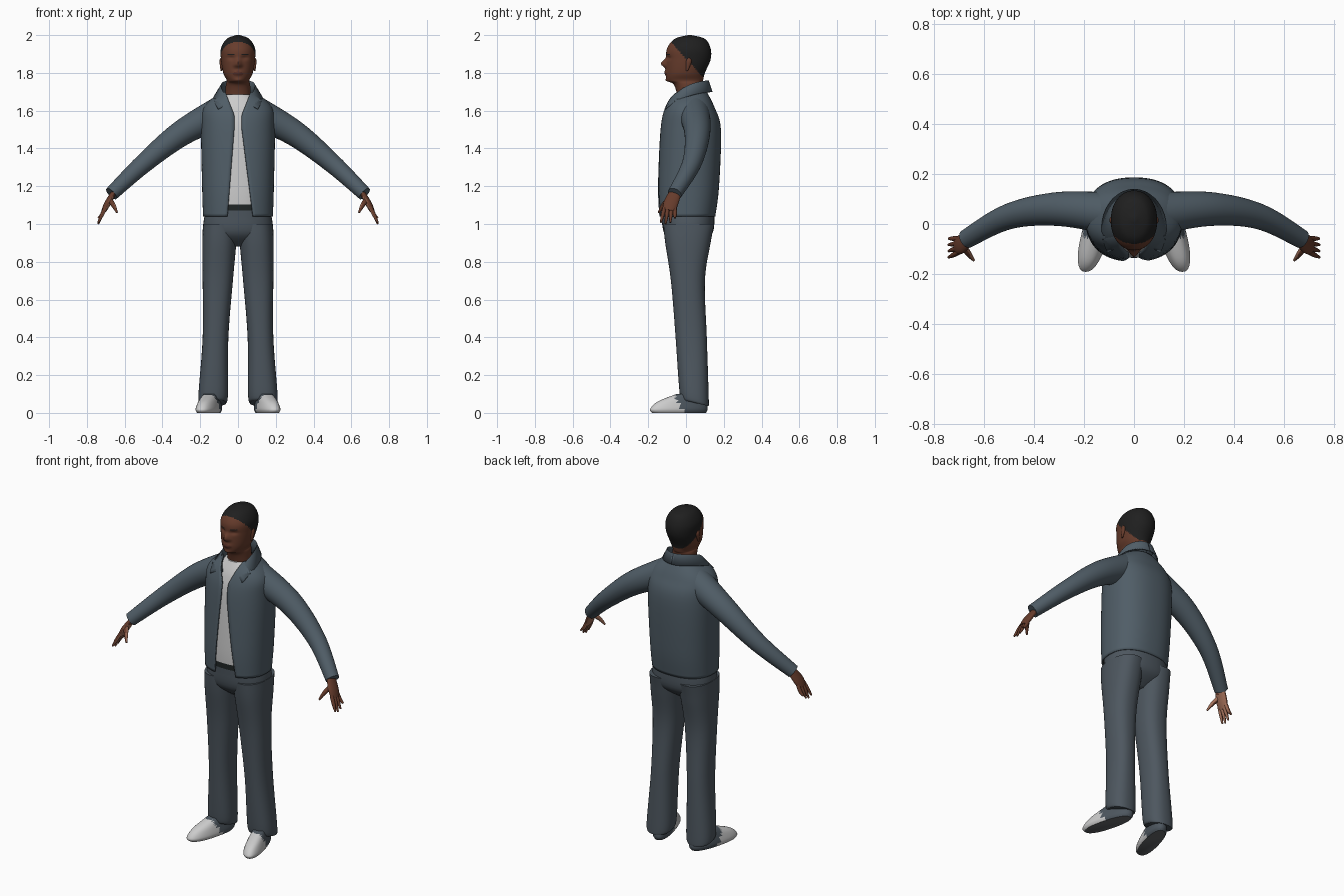
import bpy
import math
from mathutils import Vector

old = bpy.data.objects.get("Cube")
if old:
    bpy.data.objects.remove(old)


def material(name, red, green, blue):
    mat = bpy.data.materials.new(name)
    mat.use_nodes = True
    colour = (red, green, blue, 1)
    mat.diffuse_color = colour
    mat.node_tree.nodes["Principled BSDF"].inputs["Base Color"].default_value = colour
    return mat


SLATE = material("slate jacket", .08, .11, .135)
TROUSER = material("slate trousers", .075, .095, .115)
LINING = material("dark lining", .015, .02, .02)
WHITE = material("white cloth", .6, .6, .6)
SKIN = material("brown skin", .135, .045, .025)
PALM = material("light palm", .36, .16, .1)
LIPS = material("dark lips", .1, .03, .02)
HAIR = material("black hair", .014, .014, .014)
SOLE = material("grey sole", .13, .14, .15)


def smooth_rows(rows, steps):
    """Catmull-Rom interpolation of a list of number tuples."""
    result, last = [], len(rows) - 1
    for i in range(last):
        before, start, end, after = (rows[min(max(k, 0), last)] for k in range(i - 1, i + 3))
        for step in range(steps):
            t = step / steps
            point = []
            for a, b, c, d in zip(before, start, end, after):
                slope_in, slope_out = (c - a) / 2, (d - b) / 2
                ease = t * t * (3 - 2 * t)
                point.append(b + (c - b) * ease + slope_in * t * (1 - t) ** 2
                             - slope_out * t * t * (1 - t))
            result.append(tuple(point))
    return result + [rows[last]]


def skin_grid(name, grid, mats, closed=True, mirror=False, rule=None):
    """Join rows of points into a smooth surface, coloured by an optional rule."""
    n, height = len(grid[0]), len(grid)
    faces = []
    for i in range(height - 1):
        low, high = i * n, (i + 1) * n
        for j in range(n if closed else n - 1):
            k = (j + 1) % n
            faces.append((low + j, low + k, high + k, high + j))
    if closed:
        faces.append(tuple(reversed(range(n))))
        faces.append(tuple(range((height - 1) * n, height * n)))
    mesh = bpy.data.meshes.new(name)
    mesh.from_pydata([tuple(p) for row in grid for p in row], [], faces)
    for mat in mats:
        mesh.materials.append(mat)
    if rule:
        for face in mesh.polygons:
            face.material_index = rule(face.center, face.normal)
    mesh.shade_smooth()
    mesh.set_sharp_from_angle(angle=math.radians(55))
    ob = bpy.data.objects.new(name, mesh)
    bpy.context.scene.collection.objects.link(ob)
    if mirror:
        ob.modifiers.new("Mirror", 'MIRROR').use_mirror_merge = False
    return ob


def signed_power(value, exponent):
    return math.copysign(abs(value) ** exponent, value)


def loft(name, rows, mats, n=40, steps=6, power=.85, warp=None, gap=None, **options):
    """Stack rounded rings given as z, half width, front y, back y; gap leaves the front open."""
    grid = []
    for z, half, front, back in smooth_rows(rows, steps):
        start, end = -math.pi / 2, math.pi * 1.5
        if gap:
            left, right = gap(z)
            start = -math.acos((left / half) ** (1 / power))
            end = math.pi + math.acos((right / half) ** (1 / power))
        ring = []
        for j in range(n):
            angle = start + (end - start) * j / (n - 1 if gap else n)
            p = Vector((half * signed_power(math.cos(angle), power),
                        (front + back + (back - front) * signed_power(math.sin(angle), power)) / 2, z))
            ring.append(warp(p) if warp else p)
        grid.append(ring)
    return skin_grid(name, grid, mats, closed=not gap, **options)


def tube(name, points, mats, n=20, steps=5, wide=1, **options):
    """Sweep mirrored limbs through x, y, z, radius; wide stretches the section toward y."""
    rows = smooth_rows(points, steps)
    centres = [Vector(row[:3]) for row in rows]
    grid = []
    for i, centre in enumerate(centres):
        along = (centres[min(i + 1, len(rows) - 1)] - centres[max(i - 1, 0)]).normalized()
        thin_axis = Vector((0, 1, 0)).cross(along).normalized()
        wide_axis = along.cross(thin_axis) * wide
        turns = [k * math.tau / n for k in range(n)]
        grid.append([centre + rows[i][3] * (thin_axis * math.cos(a) + wide_axis * math.sin(a))
                     for a in turns])
    return skin_grid(name, grid, mats, mirror=True, **options)


# Head and neck: nose, nostrils, eye sockets, lips and chin pushed out of the front
RELIEF = [  # x, z, spread x, spread z, push
    (0, 1.85, .014, .02, .028), (.015, 1.84, .01, .01, .008), (.035, 1.88, .02, .01, -.01),
    (0, 1.8, .025, .014, .01), (0, 1.76, .02, .01, .007)]


def face_relief(p):
    if p.y < -.02:
        fade = min(1, (-.02 - p.y) / .03)
        for x, z, spread_x, spread_z, push in RELIEF:
            distance = ((abs(p.x) - x) / spread_x) ** 2 + ((p.z - z) / spread_z) ** 2
            p.y -= fade * push * math.exp(-distance)
    return p


def head_colour(centre, normal):
    hair = centre.z > 1.78 and centre.y > .04 - .9 * (centre.z - 1.83)
    brow = abs(abs(centre.x) - .036) < .02 and abs(centre.z - 1.9) < .004
    mouth = math.hypot(centre.x / 2, centre.z - 1.797) < .013
    if hair or (brow and centre.y < -.05):
        return 1
    return 2 if mouth and centre.y < -.05 else 0


loft("head", [(1.6, .07, -.03, .08), (1.73, .065, -.06, .08), (1.76, .06, -.1, .09),
              (1.8, .078, -.105, .1), (1.87, .09, -.105, .13), (1.93, .09, -.1, .13),
              (1.98, .06, -.06, .1), (2, .01, .01, .03)],
     [SKIN, HAIR, LIPS], n=72, steps=10, power=.95, warp=face_relief, rule=head_colour)
loft("ears", [(1.81, .004, 0, .01), (1.86, .01, 0, .03), (1.88, .004, .01, .02)], [SKIN],
     n=16, power=1, mirror=True, warp=lambda p: p + Vector((.088, 0, 0)))

# Torso shape shared by the jacket and the shirt
TORSO = [(1.04, .185, -.145, .155), (1.2, .19, -.15, .175), (1.5, .195, -.135, .185),
         (1.62, .18, -.11, .15), (1.7, .09, -.07, .11)]


def front_opening(z):
    flare, neck = max(0, 1.5 - z), .4 * max(0, z - 1.58)
    return .02 + .13 * flare + neck, .02 + .08 * flare + neck


jacket = loft("jacket", TORSO, [SLATE, LINING], n=64, gap=front_opening)
shell = jacket.modifiers.new("Thickness", 'SOLIDIFY')
shell.thickness = .008
shell.offset = -1
shell.material_offset = 1

# Shirt just inside the jacket, ending in a dark belt above the trouser top
INSET = .015
loft("shirt", [(z - INSET, half - INSET, front + INSET, back - INSET) for z, half, front, back in TORSO],
     [WHITE, LINING, TROUSER], steps=10,
     rule=lambda centre, normal: 0 if centre.z > 1.1 else 1 if centre.z > 1.07 else 2)


# Folded collar: stand, fold line and falling edge, each an arc from the back to a front tip
def collar_arc(reach, width, middle, depth, height, drop, n=24):
    arc = []
    for k in range(n + 1):
        t = k / n
        arc.append((width * math.sin(reach * t), middle + depth * math.cos(reach * t),
                    height - drop * t ** 3))
    return arc


collar = skin_grid("collar", [collar_arc(2.6, .07, 0, .1, 1.69, .07),
                              collar_arc(2.6, .09, .01, .11, 1.76, .12),
                              collar_arc(2.2, .13, -.02, .16, 1.7, .09)],
                   [SLATE], closed=False, mirror=True)
collar.modifiers.new("Thickness", 'SOLIDIFY').thickness = .007

# Sleeves
tube("sleeves", [(.08, .04, 1.6, .085), (.3, .06, 1.48, .068), (.5, .03, 1.32, .051),
                 (.67, -.06, 1.16, .038)], [SLATE], n=32, steps=8)


# Hands, with paler inner faces
def palm_rule(centre, normal):
    return 1 if normal.x < -.45 and centre.z < 1.14 else 0


HAND = [SKIN, PALM]
tube("palms", [(.65, -.05, 1.18, .013), (.69, -.08, 1.11, .017), (.71, -.09, 1.07, .013)],
     HAND, wide=2.3, rule=palm_rule)
for i, label in enumerate(["index", "middle", "ring", "little"]):
    base, end = -.113 + .018 * i, -.133 + .025 * i
    tip = 1 + .008 * (i - 1) ** 2
    tube(label + "_fingers", [(.7, base, 1.09, .01), (.72, (base + end) / 2, 1.05, .01),
                              (.74, end, tip, .005)], HAND, n=12, rule=palm_rule)
tube("thumbs", [(.68, -.09, 1.13, .014), (.66, -.12, 1.1, .012), (.64, -.145, 1.06, .005)],
     HAND, n=12, rule=palm_rule)

# Trousers: hips, and legs that splay downward to a hem dropping toward the heel
loft("hips", [(.88, .05, -.04, .06), (.95, .175, -.115, .14), (1.06, .175, -.13, .15)], [TROUSER])


def leg_shape(p):
    p.x += .135 - .04 * p.z
    p.z -= .3 * (p.y - .06) * max(0, 1 - 4 * p.z)
    return p


loft("trouser_legs", [(.05, .07, -.025, .12), (.1, .078, -.035, .12), (.4, .068, -.055, .11),
                      (.7, .08, -.08, .1), (.9, .09, -.11, .13), (1, .09, -.12, .15)],
     [TROUSER], mirror=True, warp=leg_shape)


# Shoes, toes turned slightly out, pale toe and slate heel
def toe_out(p):
    p.x += .145 - p.y / 4
    return p


def shoe_colour(centre, normal):
    if normal.z < -.8:
        return 2
    return 1 if centre.y > -.01 - centre.z / 2 else 0


loft("shoes", [(0, .047, -.18, .105), (.02, .055, -.19, .115), (.06, .047, -.15, .11),
               (.1, .036, -.05, .1)],
     [WHITE, TROUSER, SOLE], mirror=True, warp=toe_out, rule=shoe_colour)
